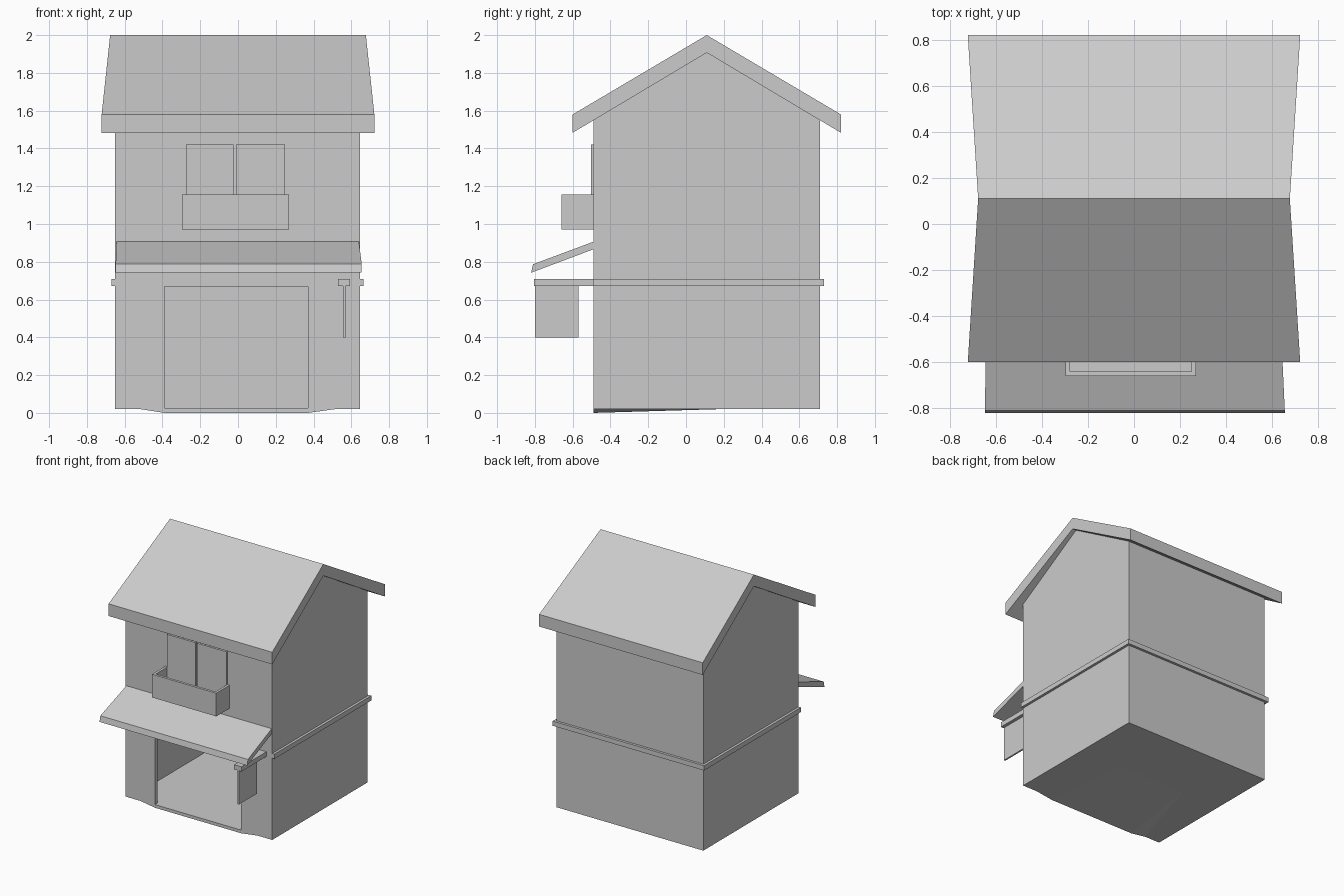
import bpy, bmesh
from mathutils import Vector

if "Cube" in bpy.data.objects:
    bpy.data.objects.remove(bpy.data.objects["Cube"])


def make(name, bm):
    bmesh.ops.recalc_face_normals(bm, faces=bm.faces)
    me = bpy.data.meshes.new(name)
    bm.to_mesh(me)
    bm.free()
    ob = bpy.data.objects.new(name, me)
    bpy.context.collection.objects.link(ob)
    return ob


def box(name, x0, x1, y0, y1, z0, z1):
    bm = bmesh.new()
    bmesh.ops.create_cube(bm, size=1)
    for v in bm.verts:
        v.co = Vector(((x0, x1)[v.co.x > 0], (y0, y1)[v.co.y > 0], (z0, z1)[v.co.z > 0]))
    return make(name, bm)


def side_prism(name, profile):
    """Profile points are (y, z, left x, right x)."""
    bm = bmesh.new()
    left = [bm.verts.new((a, y, z)) for y, z, a, b in profile]
    right = [bm.verts.new((b, y, z)) for y, z, a, b in profile]
    bm.faces.new(left)
    bm.faces.new(right)
    n = len(profile)
    for i in range(n):
        j = (i + 1) % n
        bm.faces.new((left[i], left[j], right[j], right[i]))
    return make(name, bm)


def cut(target, cutter):
    cutter.hide_render = True
    cutter.hide_viewport = True
    m = target.modifiers.new("cut", 'BOOLEAN')
    m.operation = 'DIFFERENCE'
    m.solver = 'EXACT'
    m.object = cutter


def gable(name, x0, x1, y0, y1, z0, eave, peak):
    return side_prism(name, [(y, z, x0, x1) for y, z in
                             ((y0, z0), (y1, z0), (y1, eave), (0.11, peak), (y0, eave))])


# Hollow gabled house body with an open shop front
walls = gable("house_walls", -0.65, 0.645, -0.49, 0.71, 0.02, 1.55, 1.912)
cut(walls, gable("room_cutter", -0.605, 0.60, -0.455, 0.67, 0.025, 1.51, 1.85))
cut(walls, box("doorway_cutter", -0.39, 0.37, -0.6, -0.40, 0.025, 0.67))

# Slightly sagging floor beneath the doorway
bm = bmesh.new()
for p in ((-0.39, -0.49, 0), (0.37, -0.49, 0), (-0.53, -0.49, 0.022),
          (0.53, -0.49, 0.022), (0.3, 0.25, 0.022), (-0.3, 0.25, 0.022)):
    bm.verts.new(p)
bmesh.ops.convex_hull(bm, input=bm.verts)
make("sagging_floor", bm)

# Flared pitched roof
side_prism("roof", [(y, z, -w, w) for y, z, w in (
    (-0.6, 1.58, 0.722), (0.11, 2.0, 0.677), (0.82, 1.58, 0.722),
    (0.82, 1.483, 0.722), (0.11, 1.907, 0.677), (-0.6, 1.483, 0.722))])

# Trim band around the sides and back
outer = [(-0.67, -0.49), (-0.67, 0.73), (0.665, 0.73), (0.665, -0.49)]
inner = [(-0.64, -0.49), (-0.64, 0.70), (0.635, 0.70), (0.635, -0.49)]
bm = bmesh.new()
loop = [bm.verts.new((x, y, 0.672)) for x, y in outer + inner[::-1]]
for i in range(3):
    bm.faces.new((loop[i], loop[i + 1], loop[6 - i], loop[7 - i]))
ext = bmesh.ops.extrude_face_region(bm, geom=bm.faces[:], use_keep_orig=True)
for v in ext["geom"]:
    if isinstance(v, bmesh.types.BMVert):
        v.co.z = 0.71
make("trim_band", bm)

# Awning above the shop front
side_prism("awning", [(-0.485, 0.908, -0.642, 0.64), (-0.81, 0.787, -0.648, 0.655),
                      (-0.82, 0.742, -0.648, 0.655), (-0.485, 0.868, -0.642, 0.64)])

# Hanging sign and its beam
box("sign_beam", 0.53, 0.594, -0.805, -0.48, 0.672, 0.71)
box("hanging_sign", 0.555, 0.568, -0.80, -0.57, 0.40, 0.675)

# Window panels
box("window_panel_left", -0.275, -0.025, -0.503, -0.48, 1.0, 1.42)
box("window_panel_right", -0.01, 0.25, -0.503, -0.48, 1.0, 1.42)

# Open planter box under the window
planter = box("window_planter", -0.297, 0.27, -0.66, -0.488, 0.97, 1.155)
cut(planter, box("planter_cutter", -0.277, 0.25, -0.64, -0.45, 1.0, 1.3))
